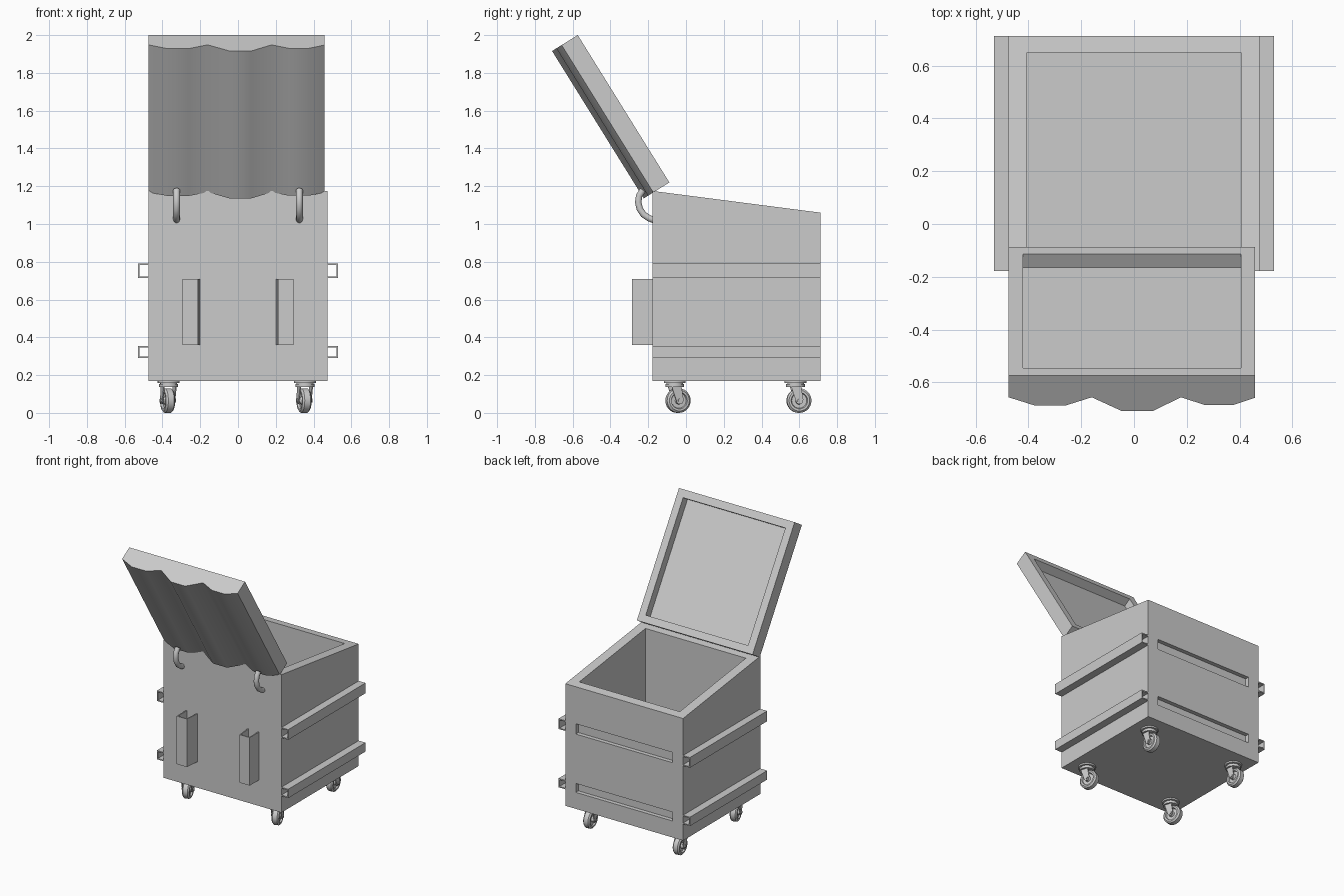
import bpy, bmesh, math
from mathutils import Vector, Matrix

if "Cube" in bpy.data.objects:
    bpy.data.objects.remove(bpy.data.objects["Cube"])


def finish(name, bm, smooth=None):
    bmesh.ops.recalc_face_normals(bm, faces=bm.faces[:])
    me = bpy.data.meshes.new(name)
    bm.to_mesh(me)
    bm.free()
    ob = bpy.data.objects.new(name, me)
    bpy.context.collection.objects.link(ob)
    if smooth:
        shade(ob, smooth)
    return ob


def activate(ob):
    bpy.ops.object.select_all(action='DESELECT')
    ob.select_set(True)
    bpy.context.view_layer.objects.active = ob


def shade(ob, deg):
    activate(ob)
    bpy.ops.object.shade_smooth_by_angle(angle=math.radians(deg))


def add_prism(bm, pts, vec):
    face = bm.faces.new([bm.verts.new(p) for p in pts])
    ext = bmesh.ops.extrude_face_region(bm, geom=[face])
    verts = [v for v in ext['geom'] if isinstance(v, bmesh.types.BMVert)]
    bmesh.ops.translate(bm, verts=verts, vec=vec)


def prism(name, pts, vec):
    bm = bmesh.new()
    add_prism(bm, pts, vec)
    return finish(name, bm)


def box(name, x0, x1, y0, y1, z0, z1):
    return prism(name, [(x0, y0, z0), (x1, y0, z0), (x1, y1, z0), (x0, y1, z0)], (0, 0, z1 - z0))


def cut(ob, cutter):
    mod = ob.modifiers.new("cut", 'BOOLEAN')
    mod.operation, mod.solver, mod.object = 'DIFFERENCE', 'EXACT', cutter
    activate(ob)
    bpy.ops.object.modifier_apply(modifier=mod.name)
    bpy.data.objects.remove(cutter)


# Bin body: sloped box, hollow inside, two grooves in the +y wall
W, Y0, Y1 = 0.475, -0.178, 0.712
body = prism("bin_body", [(-W, Y0, 0.17), (-W, Y1, 0.17), (-W, Y1, 1.06), (-W, Y0, 1.175)], (2 * W, 0, 0))
cut(body, box("cavity", -0.405, 0.405, -0.112, 0.65, 0.24, 1.4))
for z0, z1 in ((0.29, 0.355), (0.715, 0.79)):
    cut(body, box("groove", -0.39, 0.39, Y1 - 0.03, Y1 + 0.05, z0, z1))

# Side rails: open-ended channels
T = 0.008
for s, side in ((-1, "left"), (1, "right")):
    for z0, z1, level in ((0.29, 0.355, "lower"), (0.715, 0.79, "upper")):
        a, b = W - 0.002, 0.53
        prof = [(a, z0), (b, z0), (b, z1), (a, z1), (a, z1 - T), (b - T, z1 - T), (b - T, z0 + T), (a, z0 + T)]
        prism(f"{side}_{level}_rail", [(s * x, Y0, z) for x, z in prof], (0, Y1 - Y0, 0))

    # Lifting brackets on the front: upright channels open at both ends
    f, r = -0.287, Y0 + 0.002
    prof = [(0.202, r), (0.212, f), (0.295, f), (0.295, r), (0.287, r), (0.287, f + T), (0.219, f + T), (0.21, r)]
    prism(f"{side}_bracket", [(s * x, y, 0.36) for x, y in prof], (0, 0, 0.35))

    # Bent hinge tubes
    cu = bpy.data.curves.new(f"{side}_hinge", 'CURVE')
    cu.dimensions = '3D'
    cu.bevel_depth, cu.bevel_resolution, cu.use_fill_caps = 0.018, 3, True
    sp = cu.splines.new('POLY')
    path = [(-0.165, 1.02), (-0.195, 1.03), (-0.225, 1.05), (-0.245, 1.08),
            (-0.253, 1.115), (-0.248, 1.15), (-0.228, 1.18)]
    sp.points.add(len(path) - 1)
    for p, (y, z) in zip(sp.points, path):
        p.co = (s * 0.325, y, z, 1)
    hinge = bpy.data.objects.new(f"{side}_hinge", cu)
    bpy.context.collection.objects.link(hinge)
    activate(hinge)
    bpy.ops.object.convert(target='MESH')
    shade(bpy.context.object, 40)

# Open lid: corrugated outer side, shallow recess inside
up = Vector((0, -0.528, 0.849))
out = Vector((0, -0.849, -0.528))
base = Vector((0, -0.088, 1.22))


def on_lid(x, depth, along):
    return base + Vector((x, 0, 0)) + out * depth + up * along


wave = [(-0.475, 0.098), (-0.375, 0.135), (-0.26, 0.135), (-0.16, 0.098), (-0.045, 0.16),
        (0.07, 0.16), (0.178, 0.098), (0.27, 0.133), (0.375, 0.133), (0.458, 0.1)]
lid = prism("lid", [on_lid(x, d, 0) for x, d in [(0.458, 0), (-0.475, 0)] + wave], up * 0.919)
recess = [(-0.42, 0.05), (0.405, 0.05), (0.405, 0.865), (-0.42, 0.865)]
cut(lid, prism("recess", [on_lid(x, -0.05, a) for x, a in recess], out * 0.11))
shade(lid, 52)


# Swivel casters
def disc(bm, r, depth, mat, seg=24):
    bmesh.ops.create_cone(bm, cap_ends=True, segments=seg, radius1=r, radius2=r, depth=depth, matrix=mat)


def caster(name, x, y, yaw):
    bm = bmesh.new()
    c = Vector((0, 0.008, 0.065))
    # tyre and hub, revolved about the axle
    half = [(0.026, 0.0), (0.026, 0.016), (0.014, 0.02), (0.014, 0.04), (0.025, 0.044), (0.025, 0.055), (0.016, 0.065)]
    prof = half + [(-a, r) for a, r in reversed(half)]
    vs = [bm.verts.new(c + Vector((a, 0, r))) for a, r in prof]
    es = [bm.edges.new(p) for p in zip(vs, vs[1:])]
    bmesh.ops.spin(bm, geom=vs + es, cent=c, axis=(1, 0, 0), angle=2 * math.pi, steps=28)
    bmesh.ops.remove_doubles(bm, verts=bm.verts[:], dist=1e-5)
    # axle, mounting plate and neck
    disc(bm, 0.011, 0.084, Matrix.Translation(c) @ Matrix.Rotation(math.pi / 2, 4, 'Y'), 12)
    disc(bm, 0.058, 0.012, Matrix.Translation((0, -0.01, 0.165)))
    disc(bm, 0.044, 0.01, Matrix.Translation((0, -0.01, 0.156)))
    disc(bm, 0.05, 0.016, Matrix.Translation((0, -0.01, 0.145)))
    # fork legs with rounded lower ends
    leg = [(-0.04, 0.148), (-0.012 , 0.065)]
    leg += [(0.008 - 0.02 * math.cos(t), 0.065 - 0.02 * math.sin(t)) for t in (0.6, 1.2, 1.9, 2.5)]
    leg += [(0.028, 0.07), (0.015, 0.148)]
    for x0 in (-0.036, 0.03):
        add_prism(bm, [(x0, py, pz) for py, pz in leg], (0.006, 0, 0))
    bmesh.ops.transform(bm, matrix=Matrix.Translation((x, y, 0)) @ Matrix.Rotation(yaw, 4, 'Z'), verts=bm.verts[:])
    finish(name, bm, 35)


for x, side in ((-0.37, "left"), (0.352, "right")):
    caster(f"{side}_front_caster", x, -0.05, 0.3)
    caster(f"{side}_back_caster", x, 0.59, 0.1)
